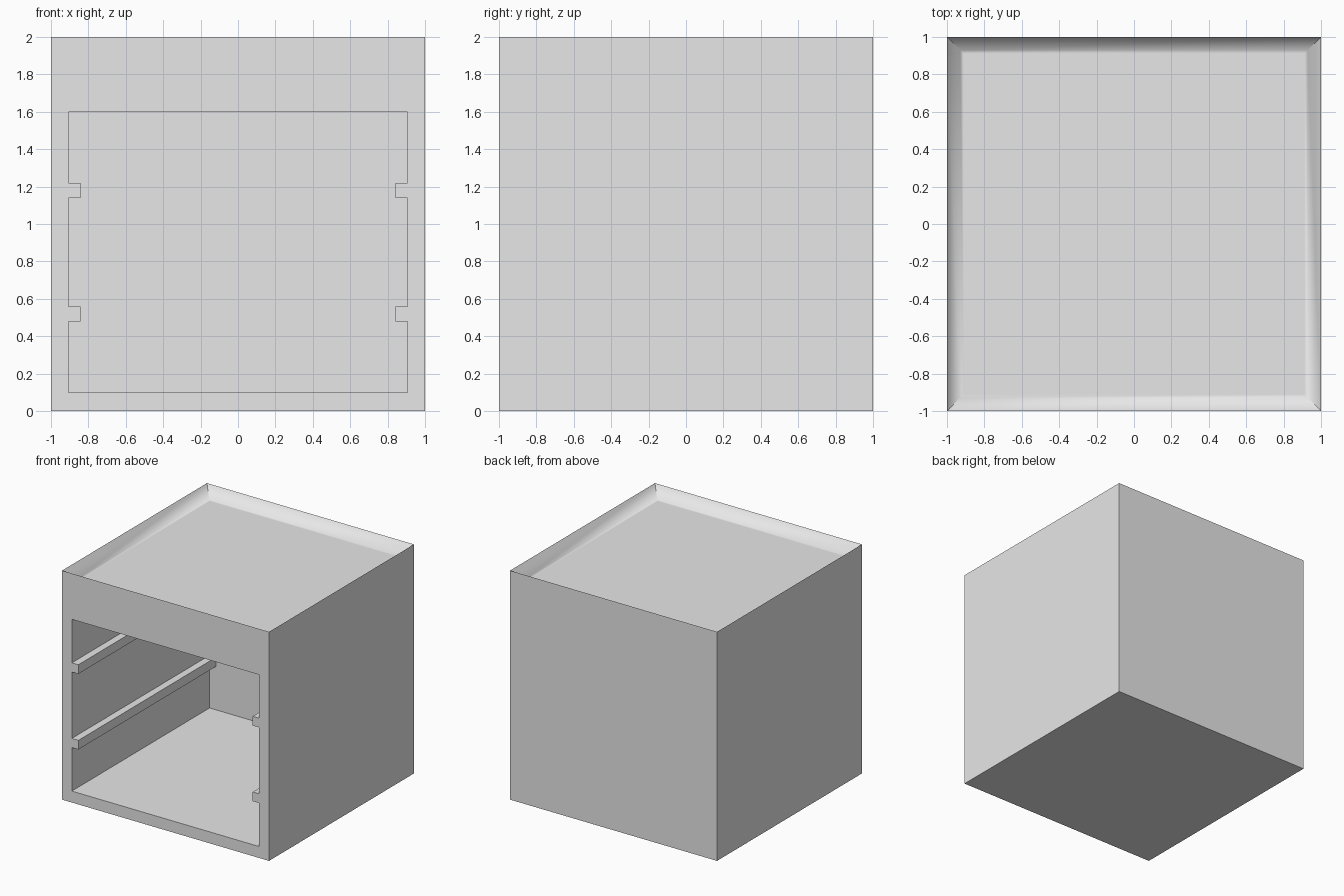
import bpy
import bmesh
import math
from mathutils import Matrix

cube = bpy.data.objects.get("Cube")
if cube:
    bpy.data.objects.remove(cube, do_unlink=True)

grey = bpy.data.materials.new("light_grey")
grey.use_nodes = True
grey.diffuse_color = (0.8, 0.8, 0.8, 1)
grey.node_tree.nodes["Principled BSDF"].inputs["Base Color"].default_value = (0.8, 0.8, 0.8, 1)


def make_object(name, bm):
    bmesh.ops.recalc_face_normals(bm, faces=bm.faces)
    mesh = bpy.data.meshes.new(name)
    bm.to_mesh(mesh)
    bm.free()
    mesh.materials.append(grey)
    obj = bpy.data.objects.new(name, mesh)
    bpy.context.collection.objects.link(obj)
    return obj


# Cabinet block with a shallow dished top
bm = bmesh.new()
bmesh.ops.create_cube(bm, size=2, matrix=Matrix.Translation((0, 0, 1)))
top = max(bm.faces, key=lambda f: f.calc_center_median().z)
bmesh.ops.inset_region(bm, faces=[top], thickness=0.15)
for v in top.verts:
    v.co.z = 1.9
# Soften the foot of the sloping rim
bmesh.ops.bevel(bm, geom=list(top.edges), offset=0.035, segments=4,
                profile=0.5, affect='EDGES')
cabinet = make_object("cabinet", bm)

# Cavity profile: the notches leave two shelf rails on each side wall
WALL, RAIL = 0.905, 0.842
side = [(WALL, 0.1)]
for low, high in ((0.48, 0.56), (1.14, 1.22)):
    side += [(WALL, low), (RAIL, low), (RAIL, high), (WALL, high)]
side.append((WALL, 1.6))
profile = side + [(-x, z) for x, z in reversed(side)]

bm = bmesh.new()
face = bm.faces.new([bm.verts.new((x, -1.2, z)) for x, z in profile])
pushed = bmesh.ops.extrude_face_region(bm, geom=[face])["geom"]
for v in pushed:
    if isinstance(v, bmesh.types.BMVert):
        v.co.y = 0.9
cutter = make_object("cavity_cutter", bm)
cutter.hide_render = True

# Hollow the cabinet from the front
cut = cabinet.modifiers.new("cavity", 'BOOLEAN')
cut.operation = 'DIFFERENCE'
cut.solver = 'EXACT'
cut.object = cutter
bpy.ops.object.select_all(action='DESELECT')
cabinet.select_set(True)
bpy.context.view_layer.objects.active = cabinet
bpy.ops.object.modifier_apply(modifier=cut.name)
bpy.data.objects.remove(cutter, do_unlink=True)

# Smooth dish, crisp outer and cavity edges
bpy.ops.object.shade_smooth_by_angle(angle=math.radians(60))
